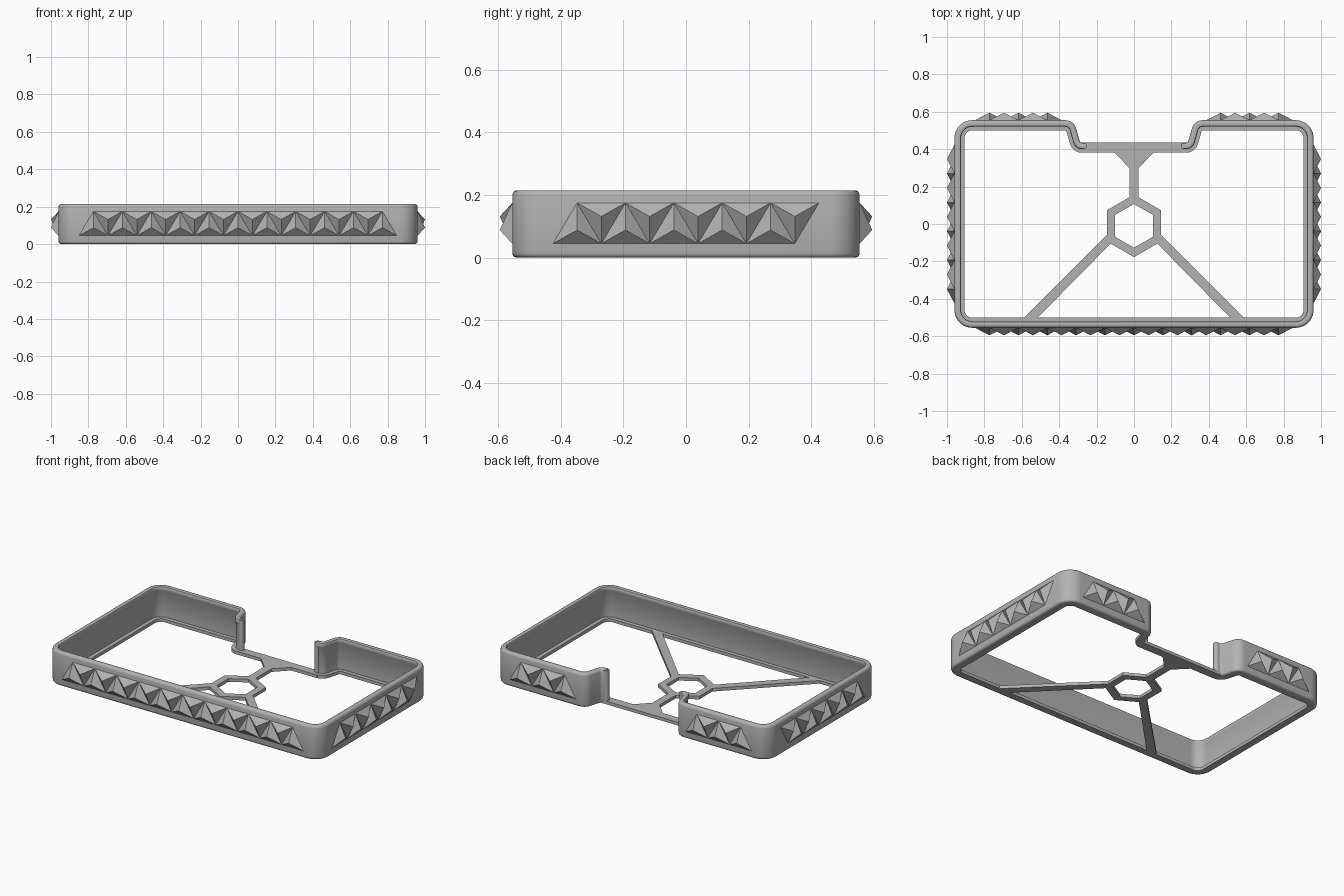
import bpy, bmesh, math
from mathutils import Vector

if "Cube" in bpy.data.objects:
    bpy.data.objects.remove(bpy.data.objects["Cube"])

H = 0.215       # rim height
FLOOR = 0.02    # floor strut thickness
HX, HY = 0.96, 0.555

grey = bpy.data.materials.new("grey plastic")
grey.diffuse_color = (0.45, 0.45, 0.45, 1)
grey.use_nodes = True
grey.node_tree.nodes["Principled BSDF"].inputs["Base Color"].default_value = grey.diffuse_color


def finish(bm, name, smooth=False, recalc=True):
    if recalc:
        bmesh.ops.recalc_face_normals(bm, faces=bm.faces)
    me = bpy.data.meshes.new(name)
    bm.to_mesh(me)
    bm.free()
    me.materials.append(grey)
    ob = bpy.data.objects.new(name, me)
    bpy.context.collection.objects.link(ob)
    if smooth:
        bpy.ops.object.select_all(action='DESELECT')
        ob.select_set(True)
        bpy.context.view_layer.objects.active = ob
        bpy.ops.object.shade_smooth_by_angle(angle=math.radians(35))
    return ob


def prism(name, pts, z0=0.0, z1=FLOOR, smooth=False):
    bm = bmesh.new()
    f = bm.faces.new([bm.verts.new((x, y, z0)) for x, y in pts])
    r = bmesh.ops.extrude_face_region(bm, geom=[f])
    vs = [g for g in r["geom"] if isinstance(g, bmesh.types.BMVert)]
    bmesh.ops.translate(bm, verts=vs, vec=(0, 0, z1 - z0))
    return finish(bm, name, smooth)


def fillet(a, b, c, r, n=10):
    """Arc points rounding corner b."""
    a, b, c = Vector(a), Vector(b), Vector(c)
    u, v = (a - b).normalized(), (c - b).normalized()
    half = u.angle(v) / 2
    centre = b + (u + v).normalized() * (r / math.sin(half))
    p = b + u * (r / math.tan(half)) - centre
    q = b + v * (r / math.tan(half)) - centre
    total = p.angle(q)
    return [centre + (p * math.sin((1 - t) * total) + q * math.sin(t * total)) / math.sin(total)
            for t in (i / n for i in range(n + 1))]


# Rim: one profile swept along the open outline
half = [(-0.265, 0.435, 0), (-0.288, 0.435, 0.015), (-0.322, HY, 0.06),
        (-HX, HY, 0.095), (-HX, -HY, 0.095)]
corners = half + [(-x, y, r) for x, y, r in reversed(half)]
path = []
for i, (x, y, r) in enumerate(corners):
    if r:
        path += fillet(corners[i - 1][:2], (x, y), corners[i + 1][:2], r)
    else:
        path.append(Vector((x, y)))

# (distance inward, height): rounded outside, lip at the top, ledge at the bottom
profile = [(0.015, 0), (0.007, 0.002), (0.002, 0.007), (0, 0.015),
           (0, H - 0.016), (0.002, H - 0.008), (0.007, H - 0.002), (0.014, H),
           (0.026, H), (0.032, H - 0.002), (0.035, H - 0.008), (0.035, H - 0.025),
           (0.029, H - 0.035), (0.029, FLOOR), (0.054, FLOOR), (0.054, 0)]
bm = bmesh.new()
rings = []
for i, p in enumerate(path):
    d0 = (p - path[i - 1]).normalized() if i else (path[1] - p).normalized()
    d1 = (path[i + 1] - p).normalized() if i < len(path) - 1 else d0
    n0, n1 = Vector((-d0.y, d0.x)), Vector((-d1.y, d1.x))
    m = (n0 + n1) / (1 + n0.dot(n1))
    rings.append([bm.verts.new((p.x + m.x * d, p.y + m.y * d, z)) for d, z in profile])
k = len(profile)
for a, b in zip(rings, rings[1:]):
    for j in range(k):
        bm.faces.new((a[j], a[(j + 1) % k], b[(j + 1) % k], b[j]))
bm.faces.new(rings[0])
bm.faces.new(rings[-1])
finish(bm, "rim", True)

# Rounded ends of the rim beside the opening
for side, s in (("left", -1), ("right", 1)):
    prism("rim_end_" + side,
          [(s * 0.268 + 0.0175 * math.cos(t * math.tau / 20),
            0.4175 + 0.0175 * math.sin(t * math.tau / 20)) for t in range(20)],
          0, H - 0.004, True)

# Floor struts
prism("back_strip", [(-0.29, 0.381), (0.29, 0.381), (0.29, 0.435), (-0.29, 0.435)])
prism("centre_strut", [(-0.105, 0.381), (-0.025, 0.30), (-0.025, 0.135),
                       (0.025, 0.135), (0.025, 0.30), (0.105, 0.381)])
for side, s in (("left", -1), ("right", 1)):
    prism("diagonal_strut_" + side,
          [(s * x, y) for x, y in [(0.594, -0.506), (0.52, -0.506), (0.124, -0.104),
                                   (0.142, -0.0925), (0.143, -0.056)]])

# Hexagonal ring
bm = bmesh.new()
hexes = []
for r, z in ((0.167, 0), (0.167, FLOOR), (0.117, FLOOR), (0.117, 0)):
    hexes.append([bm.verts.new((r * math.sin(i * math.pi / 3),
                                r * math.cos(i * math.pi / 3) - 0.01, z)) for i in range(6)])
for a, b in zip(hexes, hexes[1:] + hexes[:1]):
    for i in range(6):
        bm.faces.new((a[i], a[(i + 1) % 6], b[(i + 1) % 6], b[i]))
finish(bm, "hexagon_ring")


# Grip studs: strips of alternating triangles, each raised to a point
def studs(name, start, count, place, out, step=0.1545, z0=0.045, z1=0.175, depth=0.04):
    bm = bmesh.new()
    out = Vector(out)
    for i in range(count):
        u = start + i * step / 2
        lo, hi = (z0, z1) if i % 2 == 0 else (z1, z0)
        base = [(u, lo), (u + step, lo), (u + step / 2, hi)]
        vs = [bm.verts.new(place(a, z)) for a, z in base]
        tip = bm.verts.new(sum((v.co for v in vs), Vector()) / 3 + out * depth)
        for j in range(3):
            f = bm.faces.new((vs[j], vs[(j + 1) % 3], tip))
            f.normal_update()
            if f.normal.dot(out) < 0:
                f.normal_flip()
    finish(bm, name, recalc=False)


studs("front_studs", -0.85, 21, lambda u, z: (u, -HY, z), (0, -1, 0))
for side, s in (("left", -1), ("right", 1)):
    studs("side_studs_" + side, -0.425, 10, lambda u, z: (s * HX, u, z), (s, 0, 0))
    studs("back_studs_" + side, -0.85, 5, lambda u, z: (-s * u, HY, z), (0, 1, 0))
